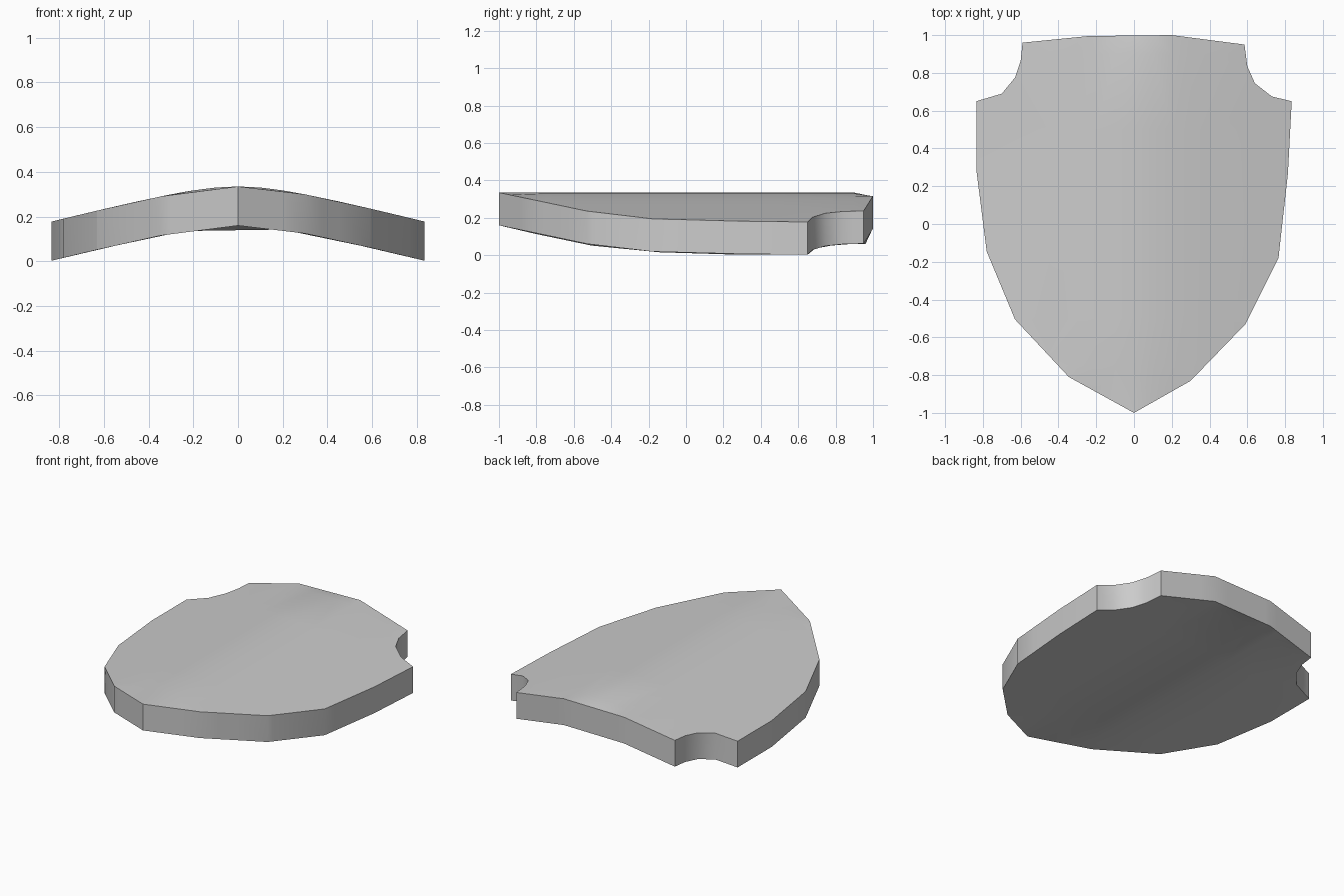
import bpy
import bmesh
from math import hypot, radians
from mathutils import Vector

cube = bpy.data.objects.get("Cube")
if cube:
    bpy.data.objects.remove(cube, do_unlink=True)

THICKNESS = 0.175


def crown(x):
    """Height of the bowed outer surface across the width."""
    return 0.335 - 0.253 * (hypot(x, 0.25) - 0.25)


# Outline of the plate, clockwise from the top left corner
outline = [(-0.59, 0.96), (-0.24, 0.995), (0.2, 1.0), (0.585, 0.95),
           (0.6, 0.835), (0.64, 0.745), (0.73, 0.675), (0.835, 0.65),
           (0.815, 0.27), (0.765, -0.18), (0.59, -0.53), (0.3, -0.83),
           (0, -1), (-0.345, -0.81), (-0.63, -0.505), (-0.78, -0.145),
           (-0.835, 0.29), (-0.835, 0.65), (-0.7, 0.69), (-0.63, 0.775),
           (-0.6, 0.865)]

bm = bmesh.new()
bm.faces.new([bm.verts.new((x, y, crown(x))) for x, y in reversed(outline)])


def cut(point, normal):
    bmesh.ops.bisect_plane(bm, geom=bm.verts[:] + bm.edges[:] + bm.faces[:],
                           plane_co=Vector(point), plane_no=Vector(normal), dist=1e-5)


# Grid cuts let the inside bow while the rim keeps straight edges
for x in (-0.45, -0.3, -0.2, -0.1, 0, 0.1, 0.2, 0.3, 0.45):
    cut((x, 0, 0), (1, 0, 0))
for y in (-0.75, -0.5, 0, 0.5, 0.9):
    cut((0, y, 0), (0, 1, 0))
for v in bm.verts:
    if not v.is_boundary:
        v.co.z = crown(v.co.x)
bmesh.ops.triangulate(bm, faces=bm.faces[:])

# Give the plate its thickness straight downwards
top = bm.faces[:]
made = bmesh.ops.extrude_face_region(bm, geom=top, use_keep_orig=True)["geom"]
low = [g for g in made if isinstance(g, bmesh.types.BMVert)]
bmesh.ops.translate(bm, verts=low, vec=(0, 0, -THICKNESS))
bmesh.ops.recalc_face_normals(bm, faces=bm.faces[:])

mesh = bpy.data.meshes.new("shield_plate")
bm.to_mesh(mesh)
bm.free()
plate = bpy.data.objects.new("shield_plate", mesh)
bpy.context.collection.objects.link(plate)

# Plain light grey
grey = bpy.data.materials.new("light_grey")
grey.use_nodes = True
colour = (0.6, 0.6, 0.6, 1)
grey.diffuse_color = colour
grey.node_tree.nodes["Principled BSDF"].inputs["Base Color"].default_value = colour
mesh.materials.append(grey)

bpy.ops.object.select_all(action="DESELECT")
plate.select_set(True)
bpy.context.view_layer.objects.active = plate
bpy.ops.object.shade_smooth_by_angle(angle=radians(35))
